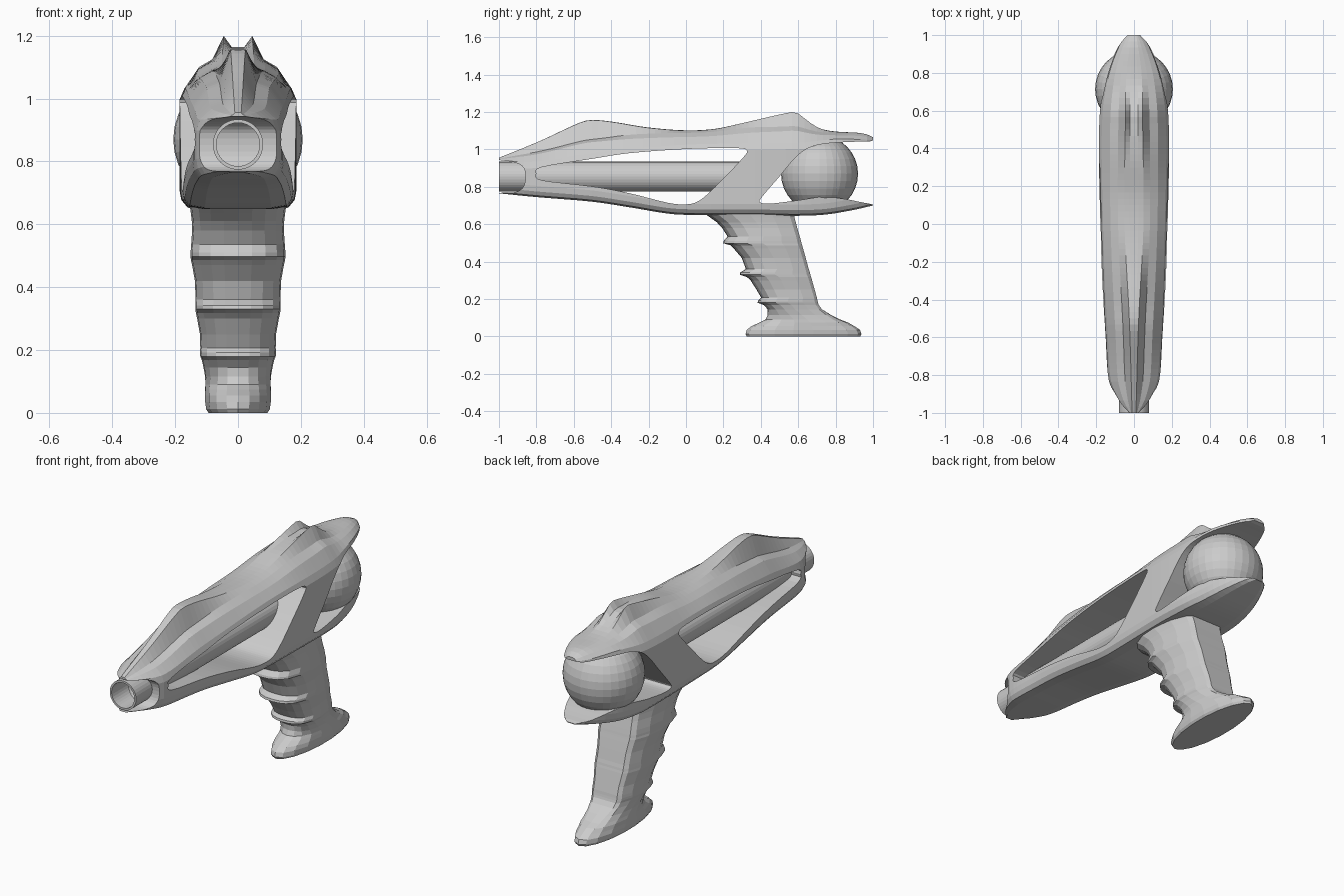
import bpy, bmesh, math
from mathutils import Matrix, Vector

if "Cube" in bpy.data.objects:
    bpy.data.objects.remove(bpy.data.objects["Cube"])

grey = bpy.data.materials.new("plain grey")
grey.use_nodes = True
grey.diffuse_color = (.6, .6, .6, 1)
grey.node_tree.nodes["Principled BSDF"].inputs["Base Color"].default_value = grey.diffuse_color


def make_object(name, bm):
    bmesh.ops.recalc_face_normals(bm, faces=bm.faces)
    mesh = bpy.data.meshes.new(name)
    bm.to_mesh(mesh)
    bm.free()
    mesh.materials.append(grey)
    obj = bpy.data.objects.new(name, mesh)
    bpy.context.collection.objects.link(obj)
    return obj


def curve(*keys):
    """Smooth function through (position, value) keys."""
    def slope(i):
        a, b = keys[max(i - 1, 0)], keys[min(i + 1, len(keys) - 1)]
        return (b[1] - a[1]) / (b[0] - a[0])

    def evaluate(p):
        i = 0
        while i < len(keys) - 2 and p > keys[i + 1][0]:
            i += 1
        (a, va), (b, vb) = keys[i], keys[i + 1]
        span = b - a
        t = (p - a) / span
        s = 1 - t
        return (va * s * s * (1 + 2 * t) + vb * t * t * (1 + 2 * s)
                + span * t * s * (slope(i) * s - slope(i + 1) * t))
    return evaluate


def loft(name, rings):
    bm = bmesh.new()
    loops = [[bm.verts.new(p) for p in ring] for ring in rings]
    for lower, upper in zip(loops, loops[1:]):
        for i in range(len(lower)):
            bm.faces.new((lower[i - 1], lower[i], upper[i], upper[i - 1]))
    bm.faces.new(loops[0])
    bm.faces.new(loops[-1])
    return make_object(name, bm)


def mirrored(half):
    """Close a half section of (x, z) points whose ends lie on the centre line."""
    return half + [(-x, z) for x, z in half[-2:0:-1]]


def side_cutter(name, outline, steps=4):
    """Prism across the body with a rounded (y, z) outline."""
    n = len(outline)
    pts = []
    for i in range(n):
        p, a, b, q = (Vector(outline[(i + k) % n]) for k in (-1, 0, 1, 2))
        for j in range(steps):
            t = j / steps
            pts.append(a + .5 * t * (b - p + t * (2 * p - 5 * a + 4 * b - q
                                                  + t * (3 * (a - b) + q - p))))
    cutter = loft(name, [[(x, y, z) for y, z in pts] for x in (-.5, .5)])
    cutter.hide_render = True
    return cutter


def cut(target, cutters):
    for cutter in cutters:
        mod = target.modifiers.new("cut", "BOOLEAN")
        mod.operation, mod.solver, mod.object = "DIFFERENCE", "EXACT", cutter
    graph = bpy.context.evaluated_depsgraph_get()
    mesh = bpy.data.meshes.new_from_object(target.evaluated_get(graph))
    target.modifiers.clear()
    target.data = mesh
    for cutter in cutters:
        bpy.data.objects.remove(cutter)


# Body shell: sections along y, described by smooth guide curves
top = curve((-1, .955), (-.78, 1.045), (-.56, 1.145), (-.5, 1.156), (-.4, 1.147), (-.2, 1.115),
            (0, 1.1), (.15, 1.108), (.3, 1.14), (.45, 1.175), (.56, 1.198), (.59, 1.198),
            (.66, 1.145), (.72, 1.11), (.8, 1.094), (.95, 1.085), (1, 1.065))
shoulder = curve((-1, .94), (-.8, .935), (-.5, .98), (0, 1.025), (.6, 1.035), (.8, 1.055), (1, 1.05))
width = curve((-1, .03), (-.95, .075), (-.9, .105), (-.82, .135), (-.6, .15), (-.3, .168), (0, .178),
              (.4, .186), (.6, .18), (.7, .165), (.8, .142), (.9, .105), (.97, .067), (1, .035))
base = curve((-1, .765), (-.8, .745), (-.5, .72), (-.3, .69), (-.1, .657), (0, .65), (.4, .648),
             (.6, .645), (.75, .652), (.9, .677), (1, .7))
ridge = curve((-1, .01), (-.5, .025), (0, .05), (.58, .045), (.8, .04), (1, .012))
hollow = curve((-1, .4), (-.5, .58), (-.2, .3), (0, .15), (.3, .25), (.58, .45), (.8, .2), (1, .15))
notch = curve((-1, 0), (.3, 0), (.45, .015), (.58, .035), (.66, .012), (.72, 0), (1, 0))


def body_section(y):
    t, s, w, b, r, k = (f(y) for f in (top, shoulder, width, base, ridge, hollow))
    out = .92 * w
    half = [(0, t - notch(y)), (.45 * r, t - notch(y)), (r, t)]
    for f, drop in ((.3, k), (.65, .5 * (k + .75))):
        half.append((r + (out - r) * f, t - (t - s) * drop))
    half += [(out, s), (w, s - .035), (w, b + .06), (.97 * w, b + .03),
             (.87 * w, b + .008), (.6 * w, b), (0, b)]
    return [(x, y, z) for x, z in mirrored(half)]


body = loft("body_shell", [body_section(-1 + i / 30) for i in range(61)])

# Side window, muzzle mouth and rear cradle openings
window = side_cutter("window_cutter", [
    (-.8, .87), (-.77, .905), (-.5, .95), (-.3, .98), (0, 1.002), (.25, 1.007), (.325, .995), (.3, .95),
    (.2, .845), (.12, .765), (.06, .72), (0, .706), (-.1, .715), (-.3, .765), (-.5, .802), (-.77, .835)])
mouth = side_cutter("mouth_cutter", [
    (-1.1, .94), (-.98, .94), (-.9, .925), (-.863, .89), (-.863, .815), (-.9, .775), (-.98, .769), (-1.1, .769)])
cradle = side_cutter("cradle_cutter", [
    (1.1, 1.045), (.98, 1.042), (.88, 1.04), (.74, 1.03), (.65, 1.005), (.58, .95), (.5, .855), (.41, .75),
    (.395, .718), (.45, .71), (.6, .728), (.73, .746), (.85, .735), (.98, .71), (1.1, .705)])
cut(body, [window, mouth, cradle])

# Barrel tube with an open bore
profile = [(0, .4), (.08, .4), (.08, -1), (.069, -1), (.069, -.85), (0, -.85)]
bm = bmesh.new()
line = [bm.verts.new((r, y, 0)) for r, y in profile]
edges = [bm.edges.new(pair) for pair in zip(line, line[1:])]
bmesh.ops.spin(bm, geom=line + edges, cent=(0, 0, 0), axis=(0, 1, 0), angle=math.tau, steps=32)
bmesh.ops.remove_doubles(bm, verts=bm.verts, dist=.0001)
bmesh.ops.translate(bm, verts=bm.verts, vec=(0, 0, .854))
make_object("barrel", bm)

# Ball held in the rear cradle
bm = bmesh.new()
bmesh.ops.create_uvsphere(bm, u_segments=32, v_segments=16, radius=.206,
                          matrix=Matrix.Translation((0, .714, .87)))
make_object("rear_ball", bm)

# Grip with finger ridges and a flared foot: (z, front y, back y, half width)
grip_rows = [
    (0, .325, .932, .095), (.012, .318, .938, .103), (.035, .325, .93, .106), (.055, .35, .9, .106),
    (.075, .395, .865, .106), (.09, .425, .825, .105), (.115, .437, .775, .105), (.145, .437, .727, .11),
    (.168, .415, .71, .115), (.18, .383, .706, .12), (.192, .385, .703, .121), (.207, .402, .7, .12),
    (.25, .377, .688, .121), (.3, .345, .674, .13), (.318, .325, .669, .134), (.33, .287, .665, .136),
    (.342, .29, .662, .136), (.36, .32, .656, .135), (.42, .298, .64, .137), (.47, .255, .626, .146),
    (.487, .238, .621, .15), (.498, .198, .618, .151), (.51, .201, .615, .151), (.535, .222, .608, .149),
    (.58, .193, .595, .146), (.61, .165, .587, .147), (.635, .13, .58, .15), (.67, .08, .577, .155)]
grip_shape = [(0, 0), (.01, .3), (.05, .58), (.14, .82), (.3, .97), (.5, 1), (.75, .93), (.95, .75), (1, .6), (1, 0)]


def grip_section(z, front, back, half_width):
    blend = min(max((z - .06) / .09, 0), 1)
    half = []
    for i, (u, v) in enumerate(grip_shape):
        a = math.pi * i / (len(grip_shape) - 1)
        u = u * blend + .5 * (1 - math.cos(a)) * (1 - blend)
        v = v * blend + math.sin(a) * (1 - blend)
        half.append((v * half_width, front + u * (back - front)))
    return [(x, y, z) for x, y in mirrored(half)]


loft("grip", [grip_section(*row) for row in grip_rows])
